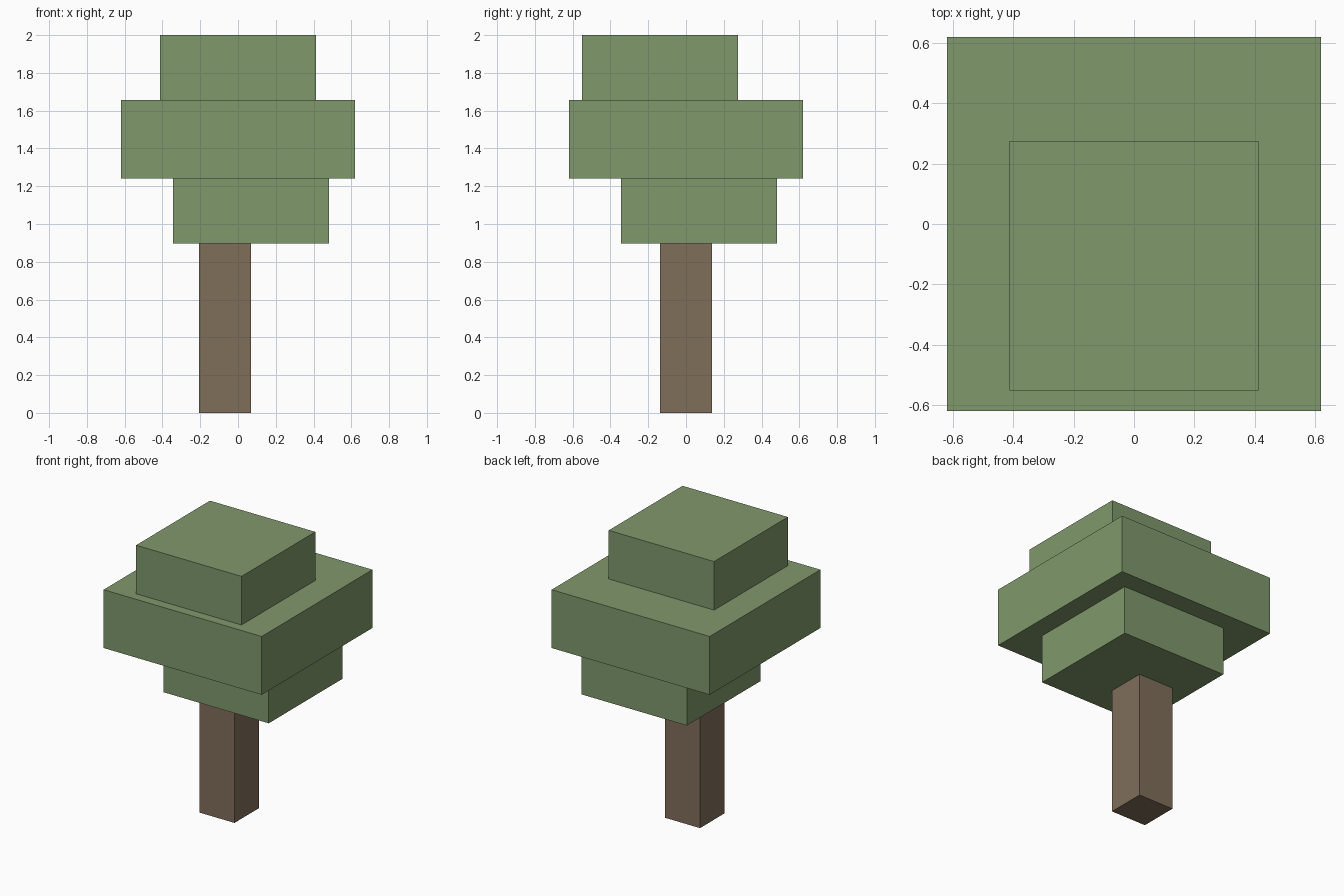
import bpy
import bmesh
from mathutils import Vector

default = bpy.data.objects.get("Cube")
if default:
    bpy.data.objects.remove(default, do_unlink=True)

# The tree sits on a block grid, 29 cells tall
CELL = 2 / 29


def make_material(name, colour):
    mat = bpy.data.materials.new(name)
    mat.use_nodes = True
    mat.diffuse_color = colour
    mat.node_tree.nodes["Principled BSDF"].inputs["Base Color"].default_value = colour
    return mat


def make_block(name, low, high, mat):
    """Box between two grid corners."""
    low, high = Vector(low) * CELL, Vector(high) * CELL
    bm = bmesh.new()
    bmesh.ops.create_cube(bm, size=1)
    bmesh.ops.scale(bm, vec=high - low, verts=bm.verts)
    mesh = bpy.data.meshes.new(name)
    bm.to_mesh(mesh)
    bm.free()
    mesh.materials.append(mat)
    obj = bpy.data.objects.new(name, mesh)
    obj.location = (low + high) / 2
    bpy.context.scene.collection.objects.link(obj)
    return obj


leaf = make_material("leaf green", (0.216, 0.314, 0.15, 1))
bark = make_material("bark brown", (0.216, 0.156, 0.102, 1))

# Trunk, slightly off centre
make_block("trunk", (-3, -2, 0), (1, 2, 13), bark)

# Three stacked foliage tiers
make_block("lower_foliage", (-5, -5, 13), (7, 7, 18), leaf)
make_block("middle_foliage", (-9, -9, 18), (9, 9, 24), leaf)
make_block("upper_foliage", (-6, -8, 24), (6, 4, 29), leaf)
